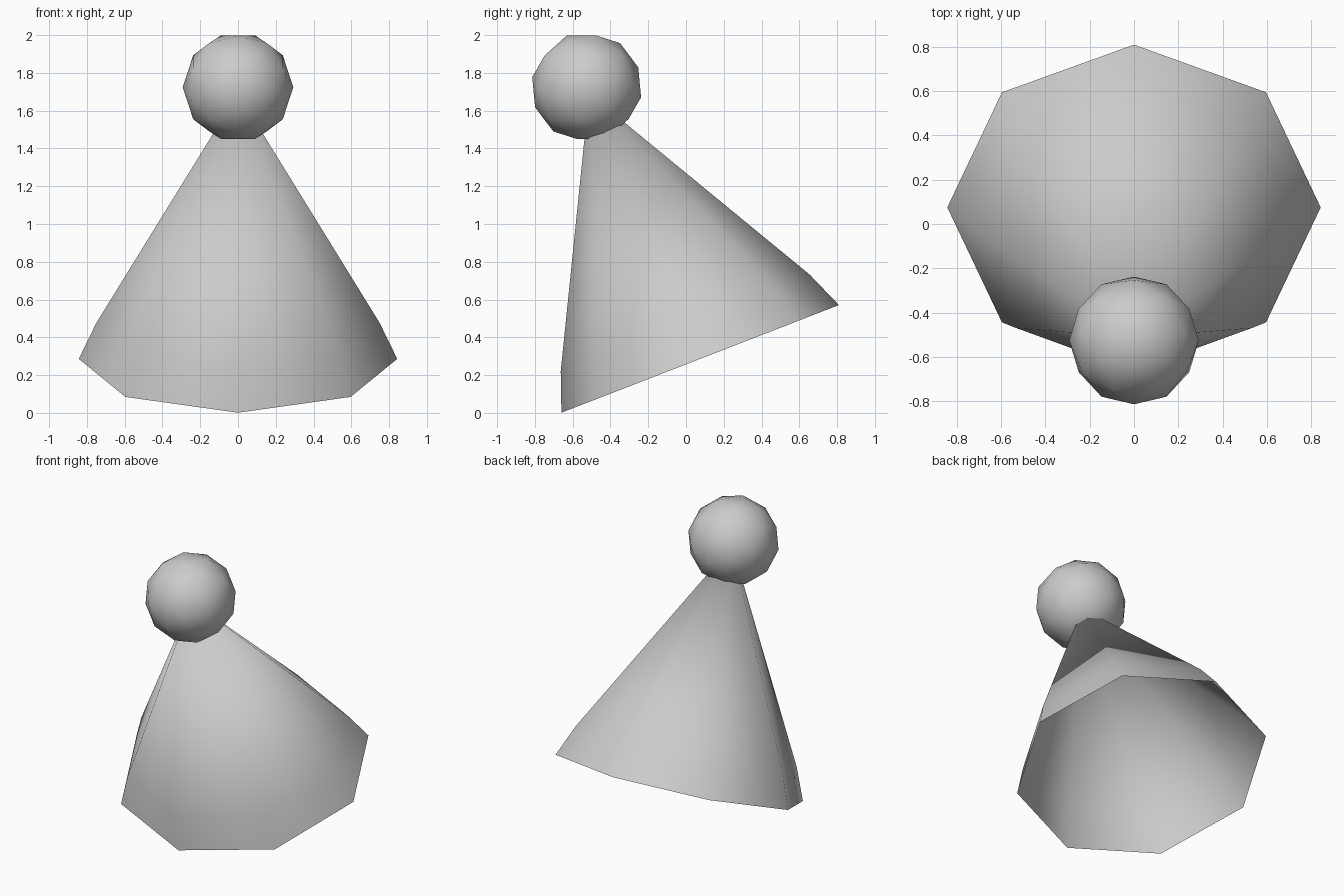
import bpy, bmesh, math
from mathutils import Matrix, Vector

cube = bpy.data.objects.get("Cube")
if cube:
    bpy.data.objects.remove(cube, do_unlink=True)

TILT = math.radians(21.2)

# Single plain grey
grey = bpy.data.materials.new("plain_grey")
grey.use_nodes = True
colour = (0.6, 0.6, 0.6, 1.0)
grey.diffuse_color = colour
grey.node_tree.nodes["Principled BSDF"].inputs["Base Color"].default_value = colour


def add_part(name, bm, matrix):
    """Place the mesh, shade it smooth and link it."""
    bm.transform(matrix)
    bmesh.ops.recalc_face_normals(bm, faces=bm.faces)
    for face in bm.faces:
        face.smooth = True
    mesh = bpy.data.meshes.new(name)
    bm.to_mesh(mesh)
    bm.free()
    mesh.materials.append(grey)
    obj = bpy.data.objects.new(name, mesh)
    bpy.context.collection.objects.link(obj)
    return obj


# Body: leaning eight-sided cone, open underneath, with a wider hem
SIDES = 8
hem_rings = [(0.843, 0.788, 0.0, 0.0), (0.75, 0.707, -0.005, 0.206)]
bm = bmesh.new()
rings = []
for rx, ry, shift, height in hem_rings:
    angles = [2 * math.pi * i / SIDES for i in range(SIDES)]
    rings.append([bm.verts.new((rx * math.cos(a), ry * math.sin(a) + shift, height))
                  for a in angles])
tip = bm.verts.new((0, -0.04, 1.523))
lower, upper = rings
for i in range(SIDES):
    j = (i + 1) % SIDES
    bm.faces.new((lower[i], lower[j], upper[j], upper[i]))
    bm.faces.new((upper[i], upper[j], tip))
add_part("body_cone", bm,
         Matrix.Translation(Vector((0, 0.075, 0.286))) @ Matrix.Rotation(TILT, 4, "X"))

# Head: faceted ball leaning with the body, an edge midpoint on its axis
bm = bmesh.new()
bmesh.ops.create_icosphere(bm, subdivisions=2, radius=0.293)
edge_up = math.atan2(1 + math.sqrt(5), 2)
add_part("head_ball", bm,
         Matrix.Translation(Vector((0, -0.526, 1.724)))
         @ Matrix.Rotation(TILT - edge_up, 4, "X")
         @ Matrix.Rotation(math.pi / 2, 4, "Z"))
